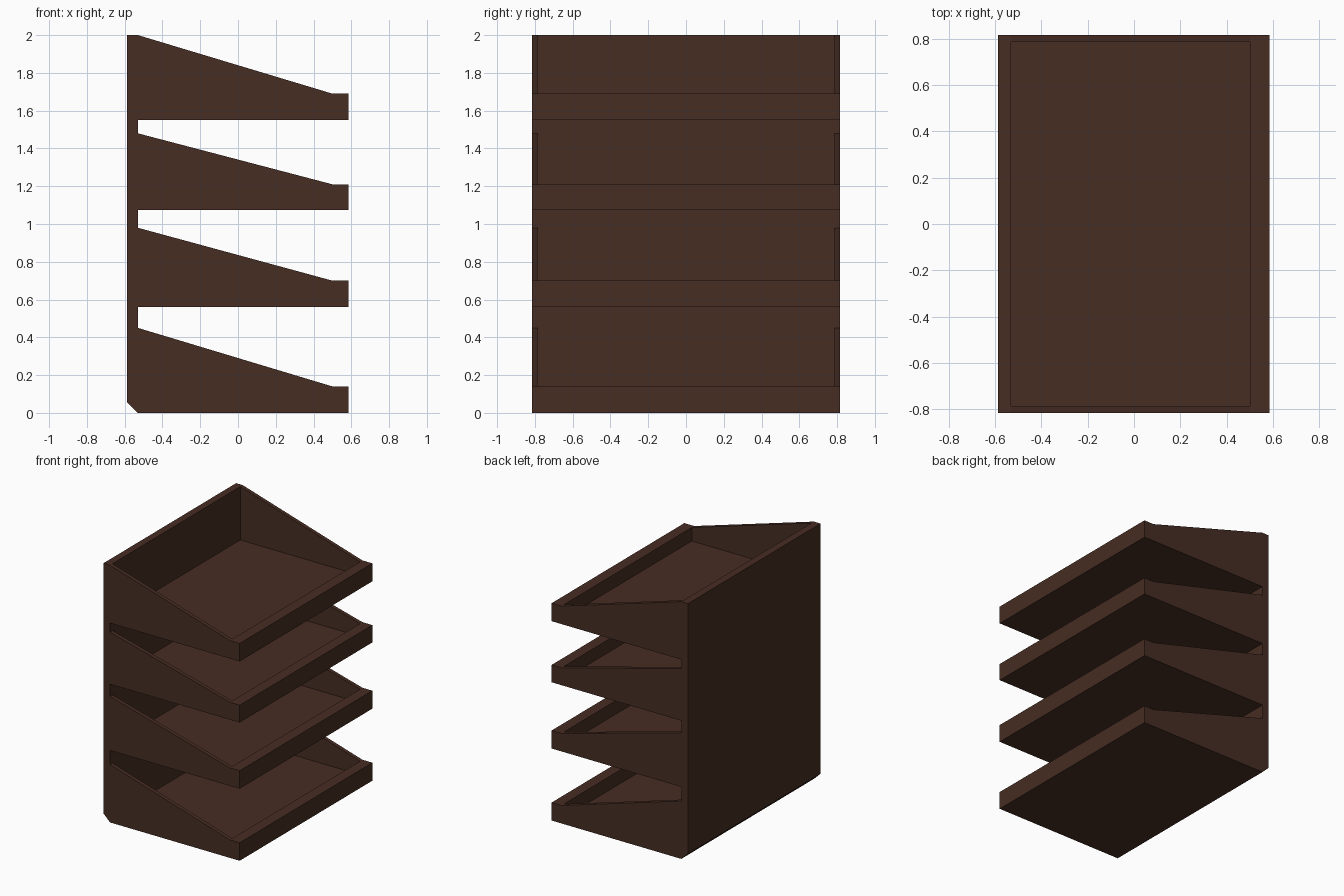
import bpy
import bmesh

cube = bpy.data.objects.get("Cube")
if cube:
    bpy.data.objects.remove(cube, do_unlink=True)

# Main sizes
BACK, BACK_IN = -0.587, -0.53      # outer and inner face of the back panel
LIP_IN, LIP_OUT = 0.50, 0.585      # inner and outer face of the tray lips
HALF, HALF_IN = 0.815, 0.785       # outer and inner face of the side walls
FLOOR = 0.035
# Per tray: underside, lip top, top of the side wall at the back
TRAYS = [(0.0, 0.14, 0.45), (0.56, 0.70, 0.98),
         (1.075, 1.21, 1.48), (1.55, 1.69, 2.0)]

wood = bpy.data.materials.new("dark brown wood")
wood.use_nodes = True
colour = (0.063, 0.026, 0.017, 1)
wood.diffuse_color = colour
wood.node_tree.nodes["Principled BSDF"].inputs["Base Color"].default_value = colour


def add_prism(bm, profile, half):
    """Extrude an x-z profile across the width, from -half to +half."""
    face = bm.faces.new([bm.verts.new((x, -half, z)) for x, z in profile])
    new = bmesh.ops.extrude_face_region(bm, geom=[face])["geom"]
    for v in new:
        if isinstance(v, bmesh.types.BMVert):
            v.co.y = half


def make_object(name, profiles, half):
    bm = bmesh.new()
    for profile in profiles:
        add_prism(bm, profile, half)
    bmesh.ops.recalc_face_normals(bm, faces=bm.faces[:])
    mesh = bpy.data.meshes.new(name)
    bm.to_mesh(mesh)
    bm.free()
    mesh.materials.append(wood)
    obj = bpy.data.objects.new(name, mesh)
    bpy.context.collection.objects.link(obj)
    return obj


# Comb-shaped body: back panel with four wedge-sided trays
outline = [(BACK, 0.055)]
for bottom, lip, top in TRAYS:
    outline += [(BACK_IN, bottom), (LIP_OUT, bottom), (LIP_OUT, lip),
                (LIP_IN, lip), (BACK_IN, top)]
outline.append((BACK, TRAYS[-1][2]))
rack = make_object("tray_rack", [outline], HALF)

# Hollow out each tray, leaving floor, sides, back and lip
hollows = []
for bottom, lip, top in TRAYS:
    low, high = bottom + FLOOR, top + 0.03
    hollows.append([(BACK_IN, low), (LIP_IN, low), (LIP_IN, high), (BACK_IN, high)])
cutter = make_object("tray_hollow_cutter", hollows, HALF_IN)
cutter.hide_render = True

cut = rack.modifiers.new("hollow trays", 'BOOLEAN')
cut.operation = 'DIFFERENCE'
cut.solver = 'EXACT'
cut.object = cutter
bpy.context.view_layer.objects.active = rack
rack.select_set(True)
bpy.ops.object.modifier_apply(modifier=cut.name)
bpy.data.objects.remove(cutter, do_unlink=True)
